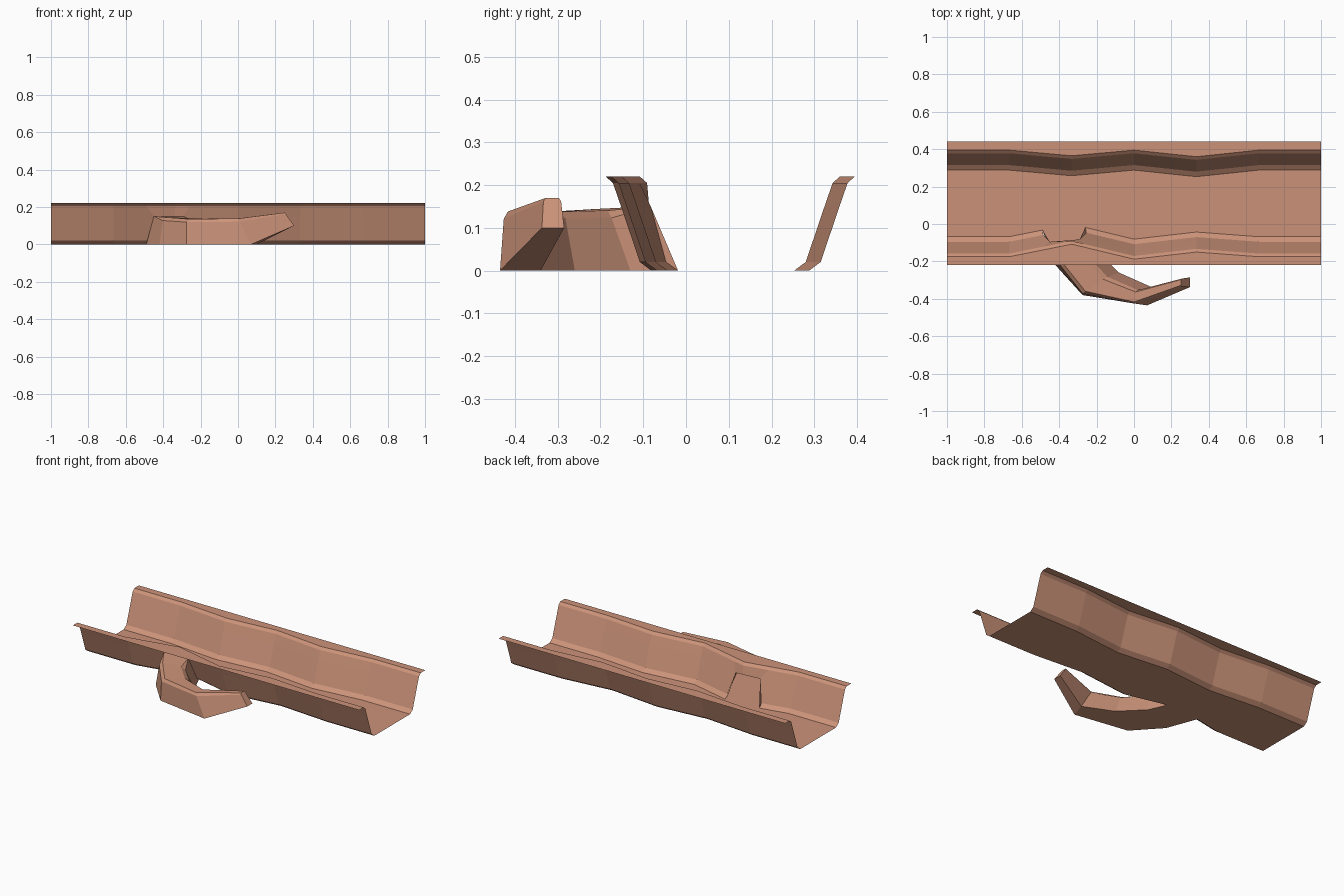
import bpy, bmesh
from mathutils import Vector

if "Cube" in bpy.data.objects:
    bpy.data.objects.remove(bpy.data.objects["Cube"])

clay = bpy.data.materials.new("clay")
clay.diffuse_color = (0.6, 0.29, 0.19, 1)
clay.use_nodes = True
clay.node_tree.nodes["Principled BSDF"].inputs["Base Color"].default_value = clay.diffuse_color


def finish(name, bm):
    mesh = bpy.data.meshes.new(name)
    bm.normal_update()
    bm.to_mesh(mesh)
    bm.free()
    mesh.materials.append(clay)
    obj = bpy.data.objects.new(name, mesh)
    bpy.context.collection.objects.link(obj)
    return obj


def wander(x, table):
    # linear interpolation of the sideways drift of each bank
    for (x0, v0), (x1, v1) in zip(table, table[1:]):
        if x0 <= x <= x1:
            return v0 + (v1 - v0) * (x - x0) / (x1 - x0)
    return 0.0


T = 1 / 3
BACK = [(-1, 0), (-2*T, 0), (-T, -.03), (0, 0), (T, -.035), (2*T, 0), (1, 0)]
FRONT = [(-1, 0), (-2*T, 0), (-T, .067), (0, -.013), (T, .025), (2*T, 0), (1, 0)]
CENTRE = 0.11

# Channel: lip, rim, wall, foot profile on both banks, floor between them
profile = [(.33, .22), (.285, .22), (.268, .205), (.249, .15), (.205, .02), (.178, 0)]
rows = [(h, z, 1) for h, z in profile] + [(h, z, -1) for h, z in reversed(profile)]
xs = [-1, -2*T, -.49, -T, -.26, 0, T, 2*T, 1]
mouth_shift = {2: .04, 4: -.03}    # doorway narrows towards its top

bm = bmesh.new()
grid = []
for h, z, side in rows:
    line = []
    for i, x in enumerate(xs):
        if side < 0 and z < .2:
            x += mouth_shift.get(i, 0) * z / .15
        drift = 0 if h == .33 else wander(x, BACK if side > 0 else FRONT)
        line.append(bm.verts.new((x, CENTRE + side * h + drift, z)))
    grid.append(line)
for r in range(len(rows) - 1):
    for c in range(len(xs) - 1):
        if r in (6, 7) and c in (2, 3):      # doorway into the side tunnel
            continue
        a, b = grid[r], grid[r + 1]
        bm.faces.new((a[c], b[c], b[c + 1], a[c + 1]))
# the floor runs straight across the doorway sill
sill = grid[6]
sill[3].co = sill[2].co.lerp(sill[4].co, .68)
lintel = grid[8]
lintel[3].co = lintel[2].co.lerp(lintel[4].co, .7)
sill_l, sill_r = sill[2].co.copy(), sill[4].co.copy()
top_l, top_r = lintel[2].co.copy(), lintel[4].co.copy()
finish("channel", bm)

# Side tunnel: outer foot, outer top, inner top, inner foot at each station
stations = [
    (sill_l, top_l, top_r, sill_r),
    ((-.42, -.22, 0), (-.40, -.21, .145), (-.25, -.18, .14), (-.21, -.13, 0)),
    ((-.275, -.38, 0), (-.275, -.37, .135), (-.15, -.285, .138), (-.08, -.26, 0)),
    ((.07, -.435, 0), (0, -.425, .138), (.01, -.355, .14), (.1, -.34, 0)),
    ((.3, -.337, .1), (.25, -.333, .17), (.25, -.293, .17), (.3, -.285, .1)),
]
bm = bmesh.new()
rings = []
for n, st in enumerate(stations):
    bo, to, ti, bi = (Vector(p) for p in st)
    k = 0.0 if n == 0 else 0.12              # small chamfer on the roof edges
    pts = [bo, to.lerp(bo, k), to.lerp(ti, k), ti.lerp(to, k), ti.lerp(bi, k), bi]
    rings.append([bm.verts.new(p) for p in pts])
for a, b in zip(rings, rings[1:]):
    for i in range(6):
        j = (i + 1) % 6
        bm.faces.new((a[i], a[j], b[j], b[i]))
bm.faces.new(rings[-1])                      # closed slanted tip
bmesh.ops.remove_doubles(bm, verts=bm.verts[:], dist=1e-5)
bmesh.ops.recalc_face_normals(bm, faces=bm.faces[:])
finish("side_tunnel", bm)
